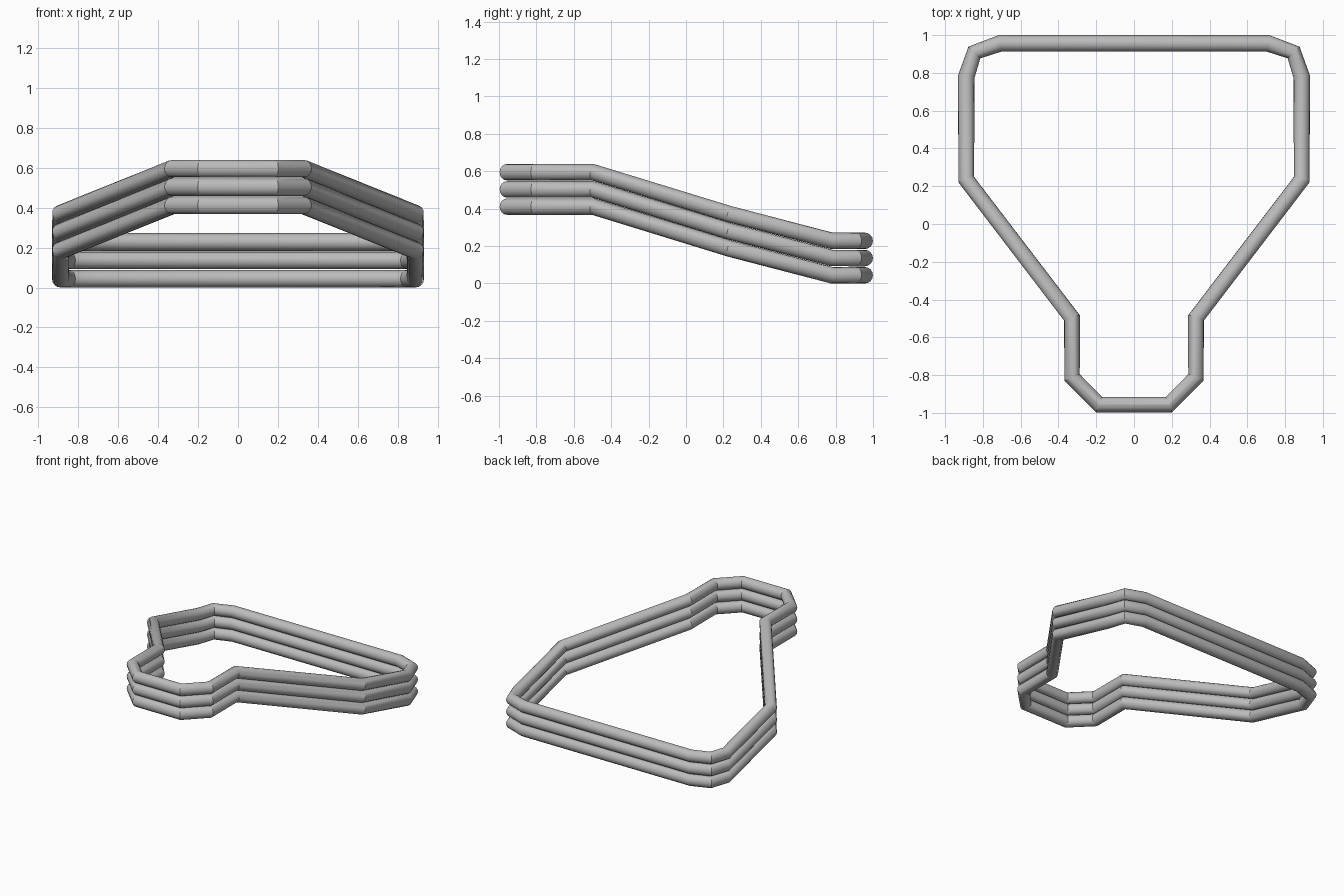
import bpy
import math

cube = bpy.data.objects.get("Cube")
if cube:
    bpy.data.objects.remove(cube, do_unlink=True)

RADIUS = 0.044
SPACING = 0.092

# Single painted metal colour
metal = bpy.data.materials.new("grey_metal")
metal.use_nodes = True
grey = (0.5, 0.5, 0.5, 1)
metal.diffuse_color = grey
metal.node_tree.nodes["Principled BSDF"].inputs["Base Color"].default_value = grey

# Left half of the tube path, front to back, mirrored to close the loop
half = [
    (0.185, -0.956, 0.367),
    (0.328, -0.812, 0.367),
    (0.328, -0.498, 0.367),
    (0.888, 0.235, 0.142),
    (0.888, 0.78, 0),
    (0.845, 0.908, 0),
    (0.71, 0.956, 0),
]
path = half + [(-x, y, z) for x, y, z in reversed(half)]


def tube(name, height):
    """Sweep a round tube along the closed path at the given height."""
    curve = bpy.data.curves.new(name, 'CURVE')
    curve.dimensions = '3D'
    curve.bevel_depth = RADIUS
    curve.bevel_resolution = 6
    curve.twist_mode = 'Z_UP'
    spline = curve.splines.new('POLY')
    spline.points.add(len(path) - 1)
    for point, (x, y, z) in zip(spline.points, path):
        point.co = (x, y, z + height, 1)
    spline.use_cyclic_u = True
    curve.materials.append(metal)
    obj = bpy.data.objects.new(name, curve)
    bpy.context.collection.objects.link(obj)

    # Convert to a mesh, smooth around the tube with crisp bends
    bpy.ops.object.select_all(action='DESELECT')
    obj.select_set(True)
    bpy.context.view_layer.objects.active = obj
    bpy.ops.object.convert(target='MESH')
    bpy.ops.object.shade_smooth_by_angle(angle=math.radians(24))


# Three stacked rails
for i, label in enumerate(("lower", "middle", "upper")):
    tube(label + "_rail", RADIUS + i * SPACING)
